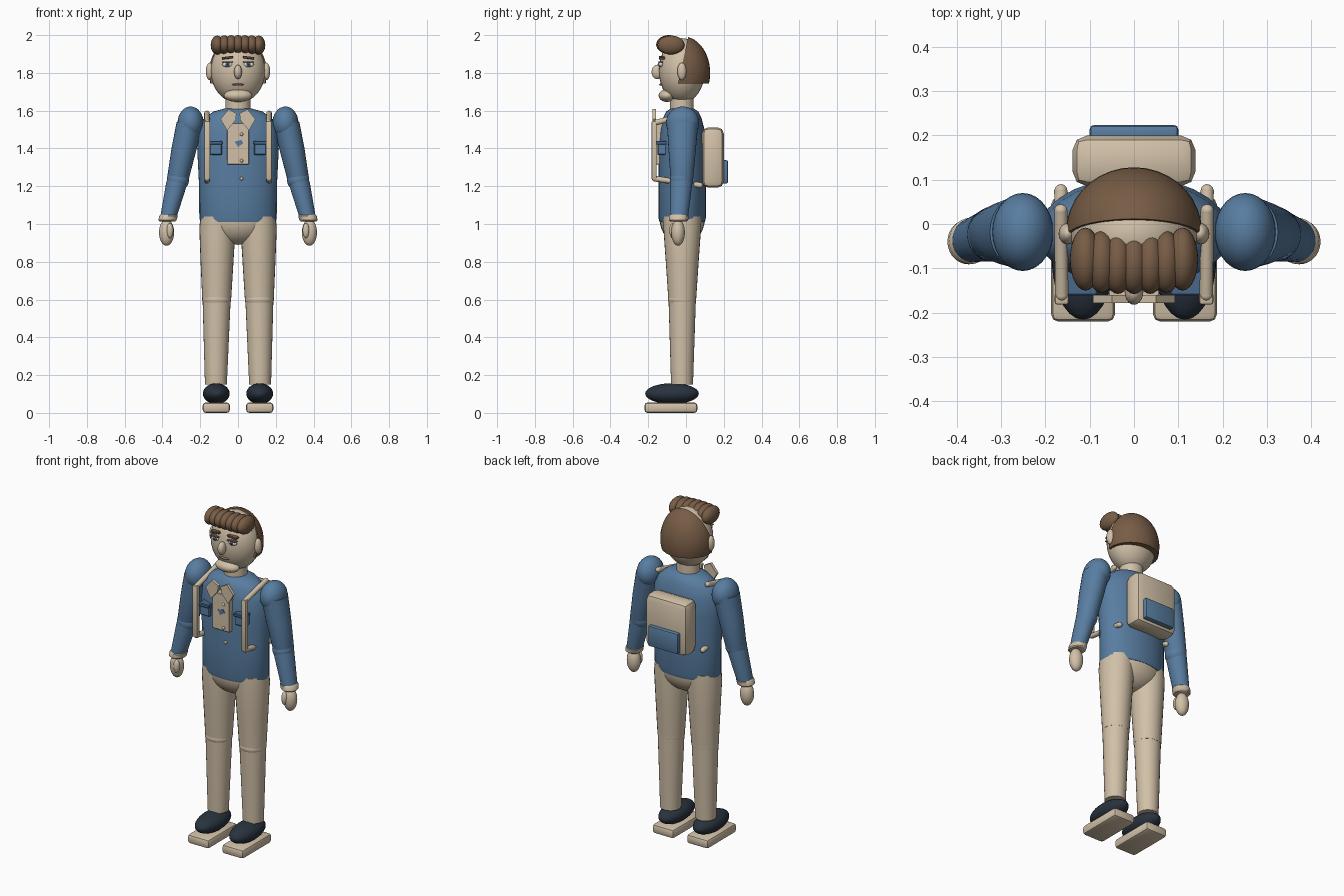
import bpy, bmesh, math
from mathutils import Vector, Matrix

if "Cube" in bpy.data.objects:
    bpy.data.objects.remove(bpy.data.objects["Cube"])


def material(name, rgb):
    m = bpy.data.materials.new(name)
    m.diffuse_color = (*rgb, 1)
    m.use_nodes = True
    m.node_tree.nodes["Principled BSDF"].inputs["Base Color"].default_value = m.diffuse_color
    return m


BLUE = material("denim blue", (0.098, 0.205, 0.355))
DEEP = material("deep blue", (0.065, 0.14, 0.255))
BEIGE = material("warm beige", (0.64, 0.53, 0.39))
HAIR = material("brown", (0.185, 0.108, 0.06))
DARK = material("near black", (0.022, 0.033, 0.048))
WHITE = material("eye white", (0.75, 0.75, 0.72))
LIP = material("lip brown", (0.36, 0.22, 0.16))


def finish(bm, name, mat, smooth=40):
    bmesh.ops.recalc_face_normals(bm, faces=bm.faces)
    me = bpy.data.meshes.new(name)
    bm.to_mesh(me)
    bm.free()
    me.materials.append(mat)
    ob = bpy.data.objects.new(name, me)
    bpy.context.collection.objects.link(ob)
    if smooth:
        bpy.ops.object.select_all(action='DESELECT')
        ob.select_set(True)
        bpy.context.view_layer.objects.active = ob
        bpy.ops.object.shade_smooth_by_angle(angle=math.radians(smooth))
    return ob


def ball(name, c, r, mat, tilt=0, seg=28, rings=16):
    bm = bmesh.new()
    m = (Matrix.Translation(c) @ Matrix.Rotation(tilt, 4, 'Y')
         @ Matrix.Diagonal((*r, 1)))
    bmesh.ops.create_uvsphere(bm, u_segments=seg, v_segments=rings, radius=1, matrix=m)
    return finish(bm, name, mat)


def box(name, lo, hi, mat, bevel=0.0, seg=2, tilt=0):
    lo, hi = Vector(lo), Vector(hi)
    bm = bmesh.new()
    bmesh.ops.create_cube(bm, size=1, matrix=Matrix.Diagonal((*(hi - lo), 1)))
    if bevel:
        bmesh.ops.bevel(bm, geom=bm.edges[:], offset=bevel, segments=seg,
                        profile=0.5, affect='EDGES')
    bm.transform(Matrix.Translation((lo + hi) / 2) @ Matrix.Rotation(tilt, 4, 'Y'))
    return finish(bm, name, mat, 25)


def loft(name, rings, mat, n=28):
    """Closed skin through horizontal ellipses (x, y, z, rx, ry)."""
    bm = bmesh.new()
    loops = [[bm.verts.new((x + rx * math.cos(2 * math.pi * i / n),
                            y + ry * math.sin(2 * math.pi * i / n), z))
              for i in range(n)] for x, y, z, rx, ry in rings]
    for a, b in zip(loops, loops[1:]):
        for i in range(n):
            j = (i + 1) % n
            bm.faces.new((a[i], a[j], b[j], b[i]))
    bm.faces.new(loops[0])
    bm.faces.new(loops[-1])
    return finish(bm, name, mat)


def rod(name, a, b, r, mat):
    a, b = Vector(a), Vector(b)
    d = b - a
    bm = bmesh.new()
    m = Matrix.Translation((a + b) / 2) @ d.to_track_quat('Z', 'Y').to_matrix().to_4x4()
    bmesh.ops.create_cone(bm, cap_ends=True, segments=12, radius1=r, radius2=r,
                          depth=d.length, matrix=m)
    for p in (a, b):
        bmesh.ops.create_uvsphere(bm, u_segments=12, v_segments=8, radius=r,
                                  matrix=Matrix.Translation(p))
    return finish(bm, name, mat)


def plate(name, pts, y, depth, mat):
    """Flat outline in x and z, given thickness along y."""
    bm = bmesh.new()
    f = bm.faces.new([bm.verts.new((x, y, z)) for x, z in pts])
    ext = bmesh.ops.extrude_face_region(bm, geom=[f])
    bmesh.ops.translate(bm, vec=(0, depth, 0),
                        verts=[v for v in ext["geom"] if isinstance(v, bmesh.types.BMVert)])
    return finish(bm, name, mat, 0)


# Torso and hips
loft("jacket", [(0, -0.02, z, rx, ry) for z, rx, ry in (
    (1.01, 0.198, 0.12), (1.03, 0.205, 0.125), (1.2, 0.206, 0.126), (1.4, 0.216, 0.126),
    (1.5, 0.208, 0.118), (1.56, 0.18, 0.102), (1.595, 0.13, 0.085), (1.612, 0.07, 0.06))],
     BLUE)
ball("hips", (0, -0.02, 1.03), (0.185, 0.12, 0.14), BEIGE)

# Head
loft("neck", [(0, -0.022, 1.57, 0.067, 0.063), (0, -0.022, 1.7, 0.065, 0.062)], BEIGE)
HC, HR = (0, -0.022, 1.812), (0.145, 0.122, 0.172)
ball("head", HC, HR, BEIGE)


def face_y(x, z):
    k = 1 - (x / HR[0]) ** 2 - ((z - HC[2]) / HR[2]) ** 2
    return HC[1] - HR[1] * math.sqrt(max(k, 0))


ball("nose", (0, -0.153, 1.805), (0.021, 0.029, 0.038), BEIGE)
ball("chin", (0, -0.1, 1.68), (0.075, 0.045, 0.034), BEIGE)
ball("mouth", (0, face_y(0, 1.738), 1.738), (0.033, 0.01, 0.006), LIP)

# Hair cap, trimmed at the nape and the hairline
bm = bmesh.new()
bmesh.ops.create_uvsphere(bm, u_segments=36, v_segments=22, radius=1,
                          matrix=Matrix.Translation((0, -0.016, 1.8))
                          @ Matrix.Diagonal((0.153, 0.144, 0.193, 1)))
for co, no in (((0, 0, 1.745), (0, 0, -1)), ((0, -0.03, 1.8), (0, -1, 0.22))):
    cut = bmesh.ops.bisect_plane(bm, geom=bm.verts[:] + bm.edges[:] + bm.faces[:],
                                 plane_co=co, plane_no=no, clear_outer=True)
    edges = [e for e in cut["geom_cut"] if isinstance(e, bmesh.types.BMEdge)]
    bmesh.ops.edgeloop_fill(bm, edges=edges)
finish(bm, "hair_cap", HAIR)
for i in range(7):
    t = i - 3
    ball(f"quiff_lock_{i + 1}", (t * 0.0365, -0.09 + 0.0012 * t * t, 1.95 - 0.0003 * t * t),
         (0.035, 0.068 + 0.001 * abs(t), 0.05), HAIR)

for s, side in ((-1, "left"), (1, "right")):
    # Face details
    ball(f"{side}_ear", (s * 0.15, -0.022, 1.808), (0.02, 0.024, 0.046), BEIGE)
    ex, ez = s * 0.056, 1.845
    ey = face_y(ex, ez)
    ball(f"{side}_eye", (ex, ey, ez), (0.028, 0.012, 0.014), WHITE)
    ball(f"{side}_iris", (ex, ey - 0.009, ez), (0.012, 0.007, 0.012), DEEP)
    ball(f"{side}_pupil", (ex, ey - 0.014, ez), (0.006, 0.004, 0.006), DARK)
    box(f"{side}_eyelid", (ex - 0.029, ey - 0.015, 1.855), (ex + 0.029, ey + 0.01, 1.861),
        HAIR, 0.002, 1)
    box(f"{side}_brow", (ex - 0.03, ey - 0.012, 1.874), (ex + 0.03, ey + 0.02, 1.887),
        HAIR, 0.003, 1, tilt=s * 0.12)

    # Arm
    ball(f"{side}_shoulder", (s * 0.251, -0.018, 1.535), (0.069, 0.088, 0.087), BLUE)
    loft(f"{side}_upper_arm", [(s * 0.255, -0.018, 1.54, 0.07, 0.083),
                               (s * 0.285, -0.02, 1.4, 0.067, 0.073),
                               (s * 0.318, -0.022, 1.24, 0.058, 0.06),
                               (s * 0.325, -0.022, 1.2, 0.045, 0.05)], BLUE)
    ball(f"{side}_elbow", (s * 0.318, -0.024, 1.235), (0.059, 0.061, 0.06), BLUE)
    loft(f"{side}_forearm", [(s * 0.314, -0.022, 1.27, 0.05, 0.056),
                             (s * 0.323, -0.025, 1.22, 0.057, 0.059),
                             (s * 0.37, -0.038, 1.03, 0.043, 0.048)], BLUE)
    loft(f"{side}_cuff", [(s * 0.374, -0.04, 1.014, 0.042, 0.044),
                          (s * 0.373, -0.04, 1.02, 0.048, 0.051),
                          (s * 0.368, -0.038, 1.043, 0.049, 0.052),
                          (s * 0.367, -0.038, 1.05, 0.043, 0.045)], BEIGE)
    ball(f"{side}_hand", (s * 0.378, -0.042, 0.955), (0.04, 0.036, 0.07), BEIGE)
    ball(f"{side}_thumb", (s * 0.36, -0.07, 0.965), (0.018, 0.018, 0.04), BEIGE)

    # Leg
    loft(f"{side}_thigh", [(s * 0.106, -0.02, 1.04, 0.092, 0.1),
                           (s * 0.109, -0.02, 0.98, 0.096, 0.1),
                           (s * 0.111, -0.02, 0.8, 0.087, 0.087),
                           (s * 0.113, -0.02, 0.59, 0.076, 0.073)], BEIGE)
    ball(f"{side}_knee", (s * 0.113, -0.021, 0.6), (0.077, 0.075, 0.05), BEIGE)
    loft(f"{side}_shin", [(s * 0.113, -0.02, 0.62, 0.075, 0.073),
                          (s * 0.117, -0.021, 0.15, 0.058, 0.058)], BEIGE)
    ball(f"{side}_shoe", (s * 0.115, -0.074, 0.102), (0.071, 0.142, 0.055), DARK)
    box(f"{side}_sole", (s * 0.115 - 0.072, -0.22, 0), (s * 0.115 + 0.072, 0.06, 0.055),
        BEIGE, 0.016, 2)

    # Collar flap and chest pocket
    plate(f"{side}_collar", [(s * x, z) for x, z in (
        (0.093, 1.555), (0.05, 1.608), (0.008, 1.585), (0.012, 1.55), (0.058, 1.495))],
        -0.178, 0.018, BEIGE)
    px = s * 0.118
    box(f"{side}_pocket", (px - 0.034, -0.152, 1.365), (px + 0.034, -0.1, 1.435), BLUE, 0.006, 1)
    box(f"{side}_pocket_flap", (px - 0.036, -0.162, 1.42), (px + 0.036, -0.1, 1.44),
        DEEP, 0.004, 1)

    # Pack straps
    box(f"{side}_strap", (s * 0.163 - 0.016, -0.182, 1.235), (s * 0.163 + 0.016, -0.155, 1.545),
        BEIGE, 0.006, 2)
    rod(f"{side}_strap_top", (s * 0.165, 0.03, 1.585), (s * 0.163, -0.16, 1.537), 0.015, BEIGE)
    rod(f"{side}_strap_bottom", (s * 0.165, 0.075, 1.205), (s * 0.163, -0.165, 1.24),
        0.015, BEIGE)

# Shirt placket, badge and buttons
box("placket", (-0.058, -0.165, 1.315), (0.058, -0.1, 1.535), BEIGE, 0.003, 1)
plate("badge", [(-0.018, 1.437), (0.018, 1.445), (0.028, 1.428), (0.0, 1.408)],
      -0.17, 0.008, BLUE)
for i, (z, y) in enumerate(((1.475, -0.165), (1.335, -0.165), (1.24, -0.145))):
    ball(f"button_{i + 1}", (0.019, y, z), (0.009, 0.008, 0.009), BEIGE, seg=12, rings=8)

# Backpack
box("backpack", (-0.139, 0.085, 1.192), (0.139, 0.2, 1.512), BEIGE, 0.034, 2)
box("backpack_pocket", (-0.1, 0.185, 1.215), (0.1, 0.223, 1.338), BLUE, 0.009, 2)
